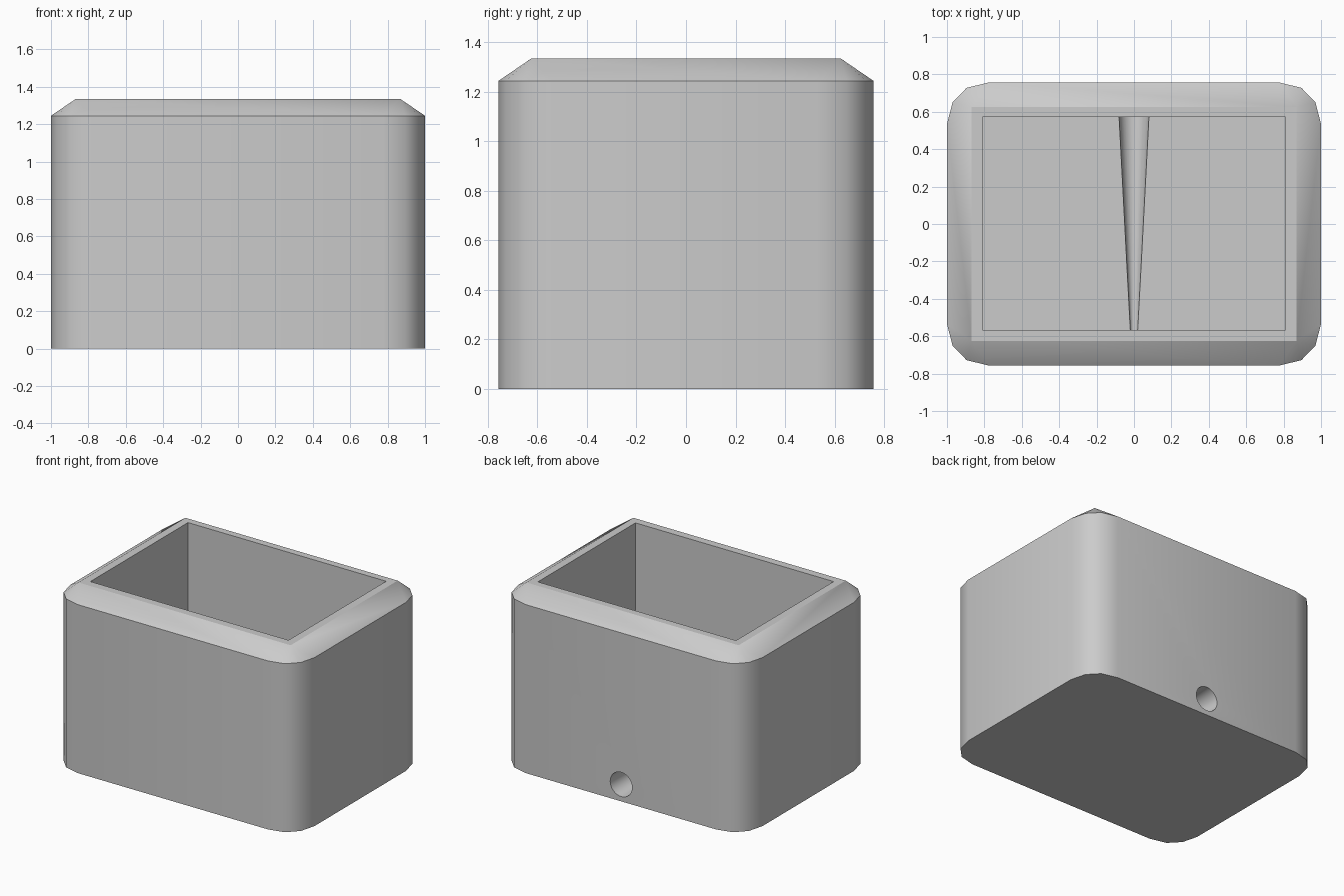
import bpy, bmesh, math
from mathutils import Matrix

cube = bpy.data.objects.get("Cube")
if cube:
    bpy.data.objects.remove(cube, do_unlink=True)

WALL_TOP, RIM_TOP, FLOOR = 1.245, 1.335, 0.125
CORNER = [(1.0, 0.535), (0.97, 0.65), (0.895, 0.728), (0.775, 0.757)]

grey = bpy.data.materials.new("plain grey")
grey.use_nodes = True
colour = (0.6, 0.6, 0.6, 1)
grey.diffuse_color = colour
grey.node_tree.nodes["Principled BSDF"].inputs["Base Color"].default_value = colour


def make_object(name, bm):
    bmesh.ops.recalc_face_normals(bm, faces=bm.faces)
    mesh = bpy.data.meshes.new(name)
    bm.to_mesh(mesh)
    bm.free()
    mesh.materials.append(grey)
    obj = bpy.data.objects.new(name, mesh)
    bpy.context.collection.objects.link(obj)
    return obj


# Solid block: rounded-corner walls tapering to a square-cornered rim
bm = bmesh.new()
for sx in (-1, 1):
    for sy in (-1, 1):
        for x, y in CORNER:
            for z in (0, WALL_TOP):
                bm.verts.new((sx * x, sy * y, z))
        bm.verts.new((sx * 0.868, sy * 0.625, RIM_TOP))
bmesh.ops.convex_hull(bm, input=bm.verts)
bmesh.ops.dissolve_limit(bm, angle_limit=math.radians(0.5),
                         verts=bm.verts, edges=bm.edges)
box = make_object("open_box", bm)

# Cutter for the rectangular cavity
bm = bmesh.new()
bmesh.ops.create_cube(bm, size=1, matrix=Matrix.Translation((0, 0.003, FLOOR + 0.75))
                      @ Matrix.Diagonal((1.62, 1.14, 1.5, 1)))
cavity = make_object("cavity_cutter", bm)

# Cutter for the drain: a cone along the floor, widening through the back wall
bm = bmesh.new()
front, back = -0.566, 0.8
bmesh.ops.create_cone(bm, cap_ends=True, segments=32, radius1=0.092, radius2=0.02,
                      depth=back - front,
                      matrix=Matrix.Translation((0, (front + back) / 2, FLOOR))
                      @ Matrix.Rotation(math.pi / 2, 4, 'X'))
# Keep the wide end at the back
if max(bm.verts, key=lambda v: abs(v.co.x)).co.y < 0:
    bmesh.ops.rotate(bm, verts=bm.verts, cent=(0, (front + back) / 2, FLOOR),
                     matrix=Matrix.Rotation(math.pi, 3, 'Z'))
drain = make_object("drain_cutter", bm)

# Carve the box and bake the result
for cutter in (cavity, drain):
    cutter.hide_render = True
    mod = box.modifiers.new(cutter.name, 'BOOLEAN')
    mod.operation = 'DIFFERENCE'
    mod.solver = 'EXACT'
    mod.object = cutter
bpy.context.view_layer.update()
depsgraph = bpy.context.evaluated_depsgraph_get()
carved = bpy.data.meshes.new_from_object(box.evaluated_get(depsgraph))
box.modifiers.clear()
box.data = carved
for cutter in (cavity, drain):
    bpy.data.objects.remove(cutter, do_unlink=True)

# Smooth the rounded corners, keep the edges crisp
bpy.ops.object.select_all(action='DESELECT')
box.select_set(True)
bpy.context.view_layer.objects.active = box
bpy.ops.object.shade_smooth_by_angle(angle=math.radians(34))
